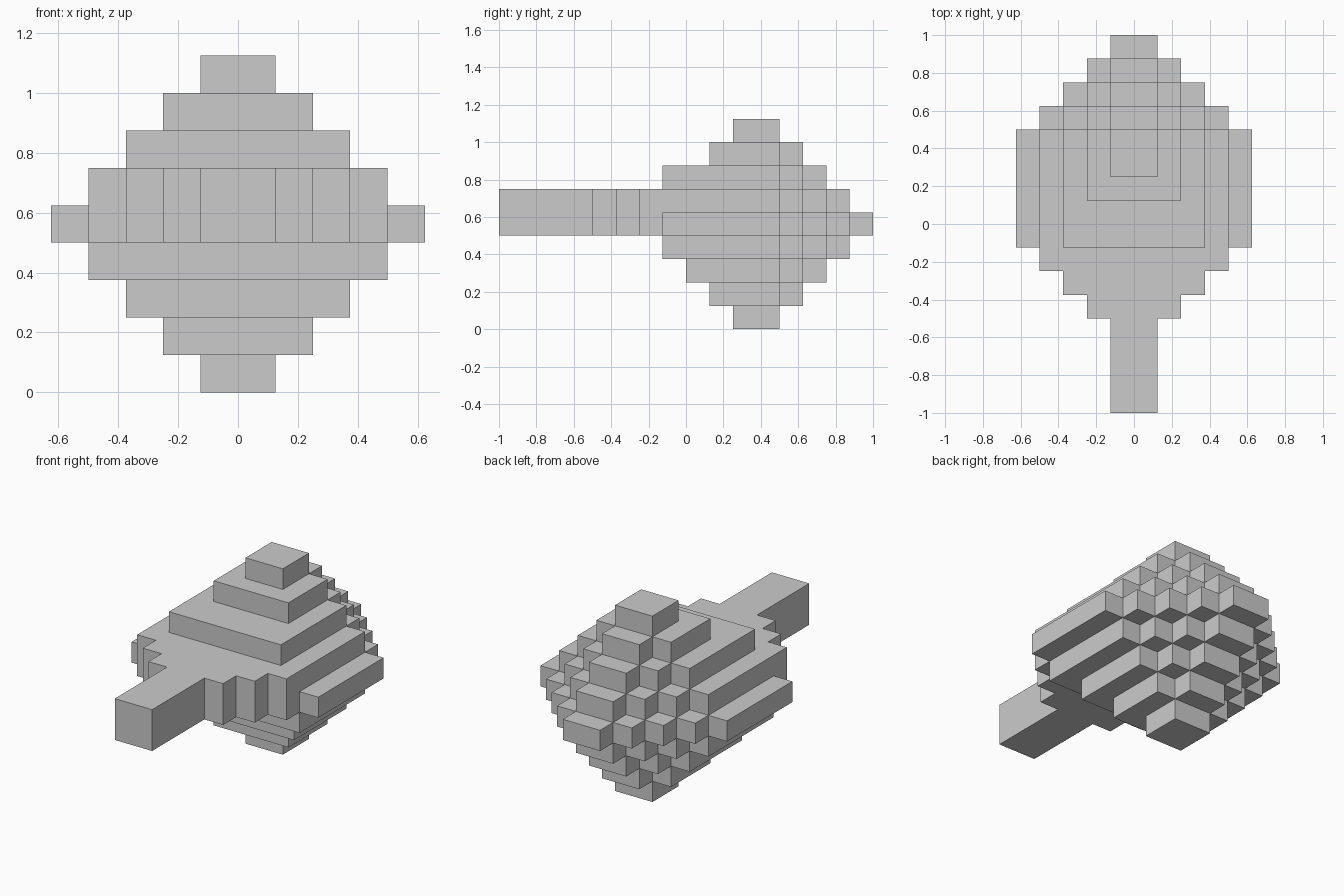
import bpy, bmesh, math
from mathutils import Vector

if "Cube" in bpy.data.objects:
    bpy.data.objects.remove(bpy.data.objects["Cube"])

U = 0.125  # size of one block

# Each layer, bottom to top: (half width, front edge y), in blocks
layers = [(1, 2), (2, 1), (3, 0), (4, -1), (5, -1), (4, -1), (3, -1), (2, 1), (1, 2)]


def column(cells, i, y0, y1, k):
    """Fill a run of blocks along y, mirrored about x = 0."""
    for j in range(y0, y1):
        cells.add((i, j, k))
        cells.add((-1 - i, j, k))


# Stepped body: straight front edge, pyramid steps towards the back
body = set()
for k, (half, front) in enumerate(layers):
    for i in range(half):
        column(body, i, front, 3 + half - i, k)

# Two-block-thick stepped neck in front of the body, and the long handle
neck, handle = set(), set()
for k in (4, 5):
    for i, front in enumerate((-4, -4, -3, -2)):
        column(neck, i, front, -1, k)
    column(handle, 0, -8, -4, k)

solid = body | neck | handle


def build(name, cells):
    """Skin only the exposed sides of the blocks, then merge flat areas."""
    bm = bmesh.new()
    for c in sorted(cells):
        for axis in range(3):
            for s in (0, 1):
                n = list(c)
                n[axis] += 2 * s - 1
                if tuple(n) in solid:
                    continue
                a, b = (axis + 1) % 3, (axis + 2) % 3
                ring = []
                for da, db in ((0, 0), (1, 0), (1, 1), (0, 1)):
                    p = Vector(c)
                    p[axis] += s
                    p[a] += da
                    p[b] += db
                    ring.append(bm.verts.new(p * U))
                bm.faces.new(ring if s else ring[::-1])
    bmesh.ops.remove_doubles(bm, verts=bm.verts, dist=0.001)
    bmesh.ops.dissolve_limit(bm, angle_limit=math.radians(1),
                             verts=bm.verts, edges=bm.edges)
    mesh = bpy.data.meshes.new(name)
    bm.to_mesh(mesh)
    bm.free()
    bpy.context.collection.objects.link(bpy.data.objects.new(name, mesh))


build("stepped_body", body)
build("neck", neck)
build("handle", handle)
